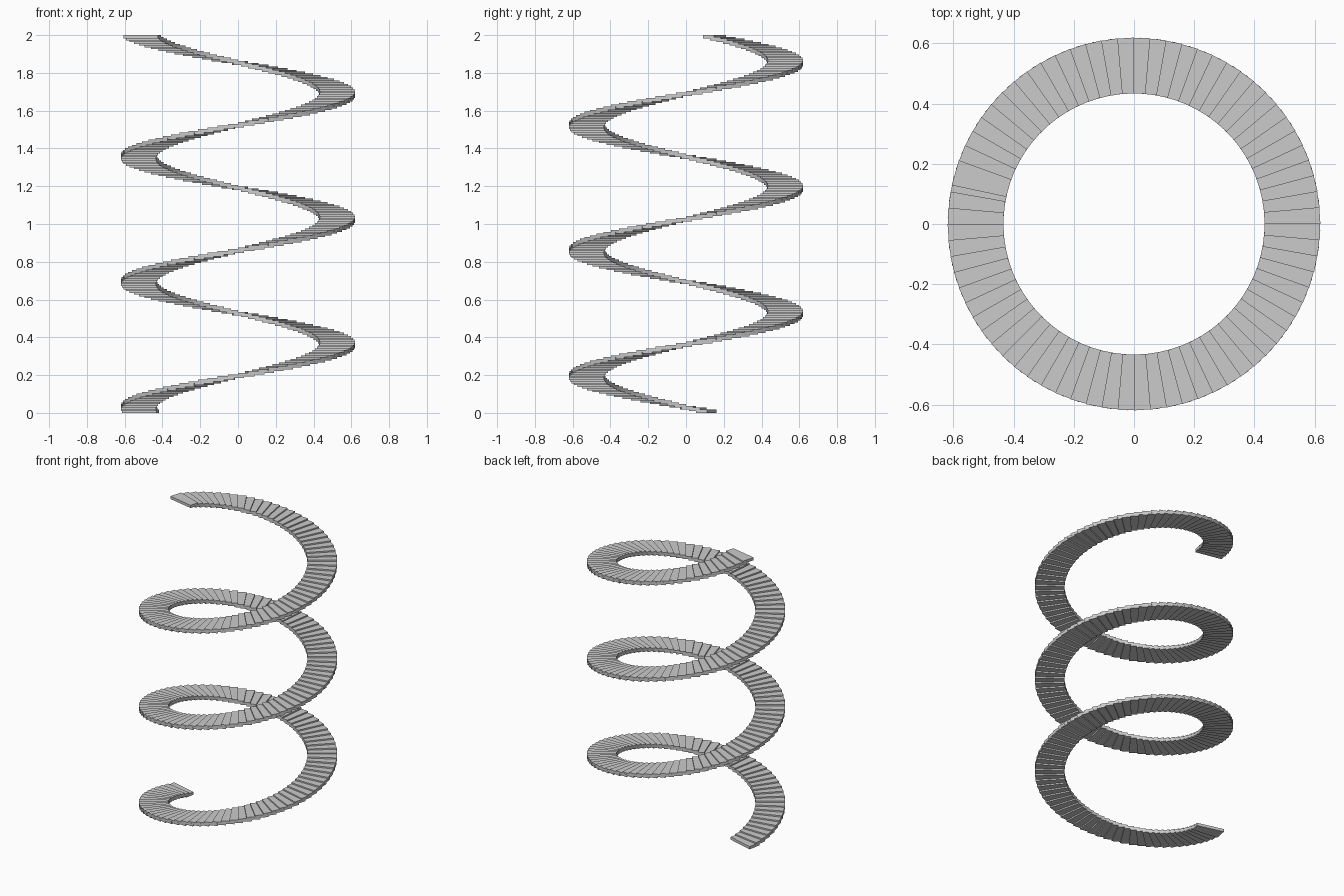
import bpy, bmesh
from math import radians, cos, sin

if "Cube" in bpy.data.objects:
    bpy.data.objects.remove(bpy.data.objects["Cube"])

R_IN, R_OUT = 0.434, 0.619      # ribbon radii
STEPS, PITCH = 216, 5.0         # step count, degrees per step
START, WIDTH = 165.0, 8.0       # first edge angle, tread width in degrees
THICK = 0.019                   # tread thickness
RISE = (2.0 - THICK) / (STEPS - 1)


def add_tread(bm, a0, a1, z):
    """Wedge-shaped flat tread between two angles."""
    corners = [(R_IN, a0), (R_OUT, a0), (R_OUT, a1), (R_IN, a1)]
    pts = [(r * cos(radians(a)), r * sin(radians(a))) for r, a in corners]
    low = [bm.verts.new((x, y, z)) for x, y in pts]
    top = [bm.verts.new((x, y, z + THICK)) for x, y in pts]
    bm.faces.new(low[::-1])
    bm.faces.new(top)
    for i in range(4):
        j = (i + 1) % 4
        bm.faces.new((low[i], low[j], top[j], top[i]))


# Spiral of overlapping treads climbing anticlockwise for three turns
bm = bmesh.new()
for i in range(STEPS):
    a = START + i * PITCH
    add_tread(bm, a, a + WIDTH, i * RISE)
mesh = bpy.data.meshes.new("spiral_treads")
bm.to_mesh(mesh)
bm.free()
bpy.context.collection.objects.link(bpy.data.objects.new("spiral_treads", mesh))
